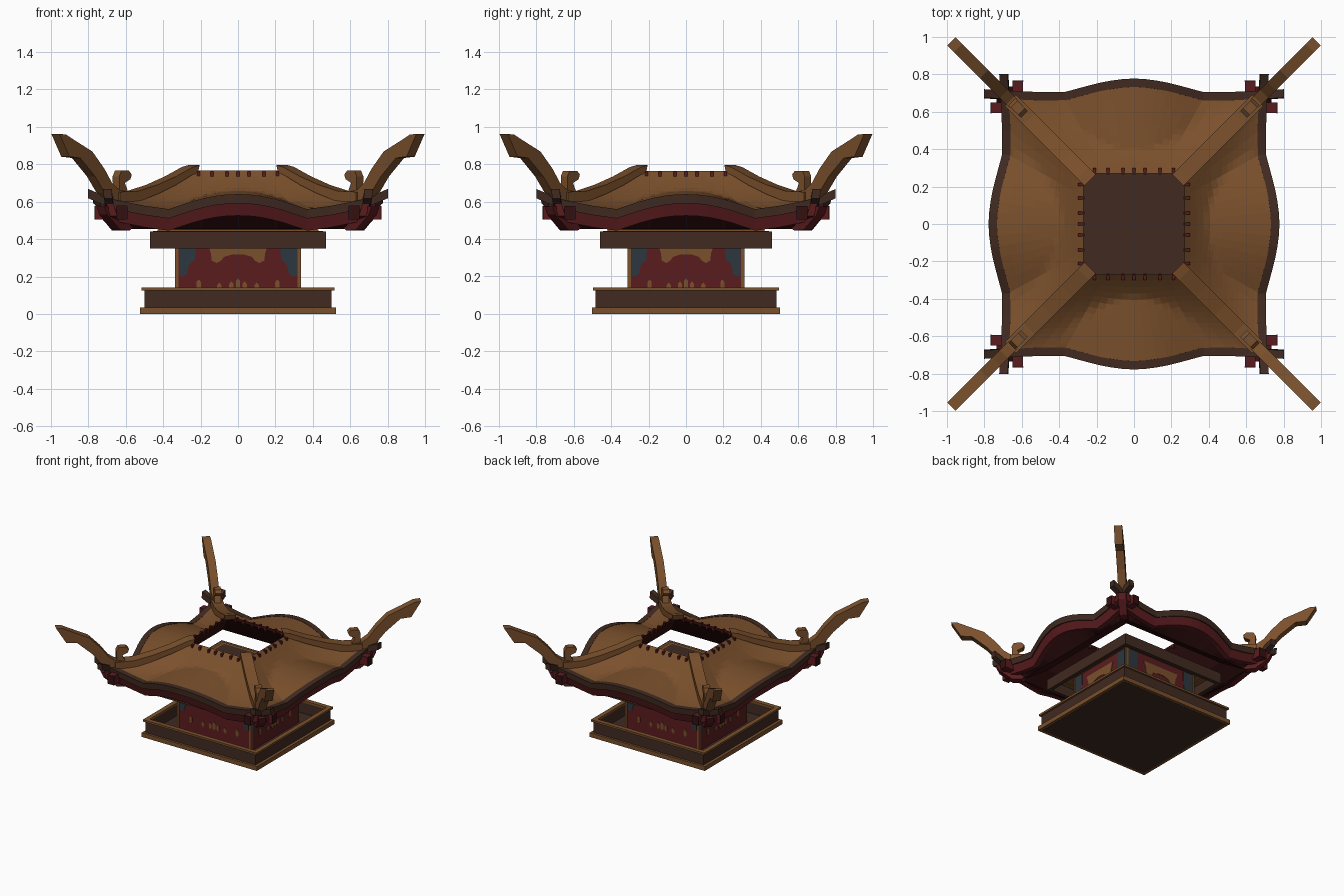
import bpy, bmesh, math
from mathutils import Matrix, Vector

if "Cube" in bpy.data.objects:
    bpy.data.objects.remove(bpy.data.objects["Cube"])


def material(name, rgb):
    m = bpy.data.materials.new(name)
    m.diffuse_color = (*rgb, 1)
    m.use_nodes = True
    m.node_tree.nodes["Principled BSDF"].inputs["Base Color"].default_value = m.diffuse_color
    return m


TAN = material("tan wood", (0.195, 0.08, 0.025))
DARK = material("dark brown", (0.052, 0.023, 0.015))
RED = material("dark red", (0.105, 0.0115, 0.0135))
DEEP = material("deep red", (0.034, 0.005, 0.005))
BLUE = material("slate blue", (0.025, 0.037, 0.05))


def finish(name, bm, *mats, merge=False):
    if merge:
        bmesh.ops.remove_doubles(bm, verts=bm.verts[:], dist=0.0005)
    bmesh.ops.recalc_face_normals(bm, faces=bm.faces[:])
    me = bpy.data.meshes.new(name)
    bm.to_mesh(me)
    bm.free()
    for m in mats:
        me.materials.append(m)
    ob = bpy.data.objects.new(name, me)
    bpy.context.collection.objects.link(ob)
    return ob


def add_box(bm, x0, x1, y0, y1, z0, z1, turn=0.0):
    geo = bmesh.ops.create_cube(bm, size=1)
    mat = (Matrix.Rotation(turn, 4, 'Z')
           @ Matrix.Translation(((x0 + x1) / 2, (y0 + y1) / 2, (z0 + z1) / 2))
           @ Matrix.Diagonal((x1 - x0, y1 - y0, z1 - z0, 1)))
    bmesh.ops.transform(bm, matrix=mat, verts=geo['verts'])


def box(name, hx, hy, z0, z1, mat):
    bm = bmesh.new()
    add_box(bm, -hx, hx, -hy, hy, z0, z1)
    return finish(name, bm, mat)


def loft(bm, sections, mat_rule=lambda j: 0, caps=True, turn=0.0):
    """Join closed cross-sections into a tube."""
    R = Matrix.Rotation(turn, 3, 'Z')
    rings = [[bm.verts.new(R @ Vector(p)) for p in s] for s in sections]
    n = len(rings[0])
    for a, b in zip(rings, rings[1:]):
        for j in range(n):
            k = (j + 1) % n
            f = bm.faces.new((a[j], a[k], b[k], b[j]))
            f.material_index = mat_rule(j)
    if caps:
        bm.faces.new(rings[0])
        bm.faces.new(rings[-1])


def frame(name, hx, hy, thick, z0, z1, mat):
    """Hollow rectangular ring."""
    bm = bmesh.new()
    corners = [(-1, -1), (1, -1), (1, 1), (-1, 1), (-1, -1)]
    ix, iy = hx - thick, hy - thick
    loft(bm, [[(sx * hx, sy * hy, z0), (sx * hx, sy * hy, z1),
               (sx * ix, sy * iy, z1), (sx * ix, sy * iy, z0)] for sx, sy in corners],
         caps=False)
    return finish(name, bm, mat, merge=True)


def interp(table, x):
    x = abs(x)
    for (a, va), (b, vb) in zip(table, table[1:]):
        if x <= b:
            return va + (vb - va) * (x - a) / (b - a)
    return table[-1][1]


QUARTERS = [i * math.pi / 2 for i in range(4)]

# Eave line of one side: height and distance from the centre
HEIGHT = [(0, .637), (.06, .635), (.12, .628), (.18, .616), (.24, .60), (.37, .557),
          (.5, .575), (.65, .605), (.72, .63), (.8, .665)]
OUT = [(0, .777), (.06, .774), (.12, .766), (.18, .755), (.24, .74), (.37, .705),
       (.5, .705), (.65, .71), (.8, .72)]

# Plinth: a shallow tray with raised rim
box("plinth_floor", .50, .48, -.001, .037, DARK)
frame("plinth_foot", .523, .503, .03, 0, .035, TAN)
frame("plinth_body", .50, .485, .022, .03, .128, DARK)
frame("plinth_rim", .515, .498, .037, .126, .142, TAN)

# Walls, hollow lintel and ceiling
box("walls", .333, .308, .03, .45, RED)
frame("lintel_beam", .47, .46, .03, .35, .44, DARK)
box("lintel_cap", .43, .42, .436, .452, TAN)
frame("lintel_ledge", .455, .445, .05, .43, .442, TAN)
box("ceiling", .40, .39, .45, .456, DARK)


# Painted wall ornaments as thin plates on all four walls
def wall_plates(name, polys, mat, lift):
    bm = bmesh.new()
    for q, (dist, k) in zip(QUARTERS, [(.308, 1), (.333, .925)] * 2):
        for poly in polys:
            loft(bm, [[(x * k, -dist + d, z) for x, z in poly]
                      for d in (.002, -lift)], turn=q)
    finish(name, bm, mat)


def mirrored(poly):
    return [poly, [(-x, z) for x, z in poly]]


wall_plates("wall_blue_panel",
            mirrored([(.315, .43), (.225, .43), (.225, .355), (.23, .29), (.26, .265),
                      (.272, .215), (.29, .20), (.315, .205)]), BLUE, .003)
wall_plates("wall_corner_strip",
            mirrored([(.318, .04), (.335, .04), (.335, .44), (.318, .44)]), TAN, .004)
wall_plates("wall_gold_arch",
            [[(-.165, .38), (-.145, .325), (-.14, .285), (-.115, .272), (-.09, .285),
              (-.075, .305), (-.03, .318), (.03, .318), (.075, .305), (.09, .285),
              (.115, .272), (.14, .285), (.145, .325), (.165, .38)]], TAN, .004)
drops = []
for x, top in [(0, .19), (-.035, .175), (.035, .175), (.1, .168), (-.1, .168),
               (-.21, .185), (.21, .185)]:
    drops.append([(x - .012, .135), (x, .12), (x + .012, .135), (x + .012, top - .015),
                  (x, top), (x - .012, top - .015)])
wall_plates("wall_gold_drops", drops, TAN, .004)

# Roof: concave slopes, an arched swell in each side, red soffit, open middle
HOLE, TOP, STEPS, CORNER = .27, .765, 14, .675
xs = [0, .06, .12, .18, .24, .30, .37, .43, .5, .58, CORNER]
xs = [-x for x in xs[:0:-1]] + xs


def roof_section(x):
    edge, ze, u = interp(OUT, x) - .034, interp(HEIGHT, x), x / CORNER
    if abs(x) > CORNER - .01:
        edge = CORNER
    base = ze if abs(x) > .37 else .557
    top = []
    for i in range(STEPS + 1):
        v = i / STEPS
        y = HOLE + (edge - HOLE) * v
        px = u * (HOLE + (CORNER - HOLE) * v)
        z = base + (TOP - base) * max(0, 1 - (y - HOLE) / .405) ** 2
        if abs(px) < .37:
            z = max(z, interp(HEIGHT, px) + (edge - y) * .06)
        top.append((px, -y, z))
    low = [(edge, ze - .05), (edge - .03, ze - .105), (.60, .455), (.46, .53), (HOLE, .742)]
    return top + [(u * (HOLE + (CORNER - HOLE) * (y - HOLE) / (edge - HOLE)), -y, z)
                  for y, z in low]


bm = bmesh.new()
for q in QUARTERS:
    loft(bm, [roof_section(x) for x in xs],
         lambda j: 0 if j < STEPS else 1 if j < STEPS + 2 else 2, False, q)
finish("roof_shell", bm, TAN, RED, DEEP, merge=True)


# Eave boards following the wavy edge and crossing at the corners
def eave_board(name, reach, y_in, y_out, z_top, z_low, slant, mat):
    pos = [x for x, _ in HEIGHT if x < reach] + [reach]
    pos = [-x for x in pos[:0:-1]] + pos
    bm = bmesh.new()
    for q in QUARTERS:
        secs = []
        for x in pos:
            e, z = interp(OUT, x), interp(HEIGHT, x)
            secs.append([(x, -(e - y_in), z - z_top), (x, -(e - y_out), z - z_top),
                         (x, -(e - y_out - slant), z - z_low),
                         (x, -(e - y_in - slant), z - z_low)])
        loft(bm, secs, turn=q)
    finish(name, bm, mat)


eave_board("eave_fascia", .80, .045, 0, -.003, .047, .004, DARK)
eave_board("eave_red_board", .735, .05, .012, .045, .112, .02, RED)

# Projecting beam ends with dark faces, and small rafter tips round the opening
bm, caps = bmesh.new(), bmesh.new()
for q in QUARTERS:
    for x in (-.62, .62):
        add_box(bm, x - .028, x + .028, -.762, -.60, .505, .578, q)
        add_box(caps, x - .0285, x + .0285, -.766, -.76, .504, .577, q)
finish("beam_ends", bm, RED)
finish("beam_end_faces", caps, DEEP)
bm = bmesh.new()
for q in QUARTERS:
    for x in (-.21, -.14, -.06, 0, .06, .14, .21):
        add_box(bm, x - .008, x + .008, -.30, -.265, .73, .76, q)
finish("rafter_tips", bm, RED)


# Diagonal corner parts: profile of (distance along x and y, height)
def corner_part(name, profile, width, mat):
    bm = bmesh.new()
    w = width / 2 / math.sqrt(2)
    for q in QUARTERS:
        loft(bm, [[(t + s * w, t - s * w, z) for t, z in profile] for s in (-1, 1)], turn=q)
    finish(name, bm, mat)


corner_part("hip_ridge", [(.235, .795), (.27, .785), (.36, .735), (.46, .69), (.56, .657),
                          (.66, .652), (.66, .60), (.56, .60), (.46, .64), (.36, .69),
                          (.27, .745), (.245, .75)], .085, TAN)
corner_part("corner_horn", [(.60, .65), (.66, .665), (.695, .70), (.735, .775), (.80, .868),
                            (.87, .912), (.94, .958), (.975, .962), (.922, .84),
                            (.865, .833), (.785, .735), (.735, .65), (.70, .60),
                            (.60, .59)], .062, TAN)
corner_part("corner_hook", [(.60, .64), (.622, .70), (.592, .72), (.585, .745),
                            (.60, .765), (.64, .765), (.652, .735), (.65, .64)],
            .05, TAN)
corner_part("corner_bracket", [(.56, .56), (.735, .575), (.72, .53), (.65, .45), (.60, .445),
                               (.56, .48)], .06, RED)
